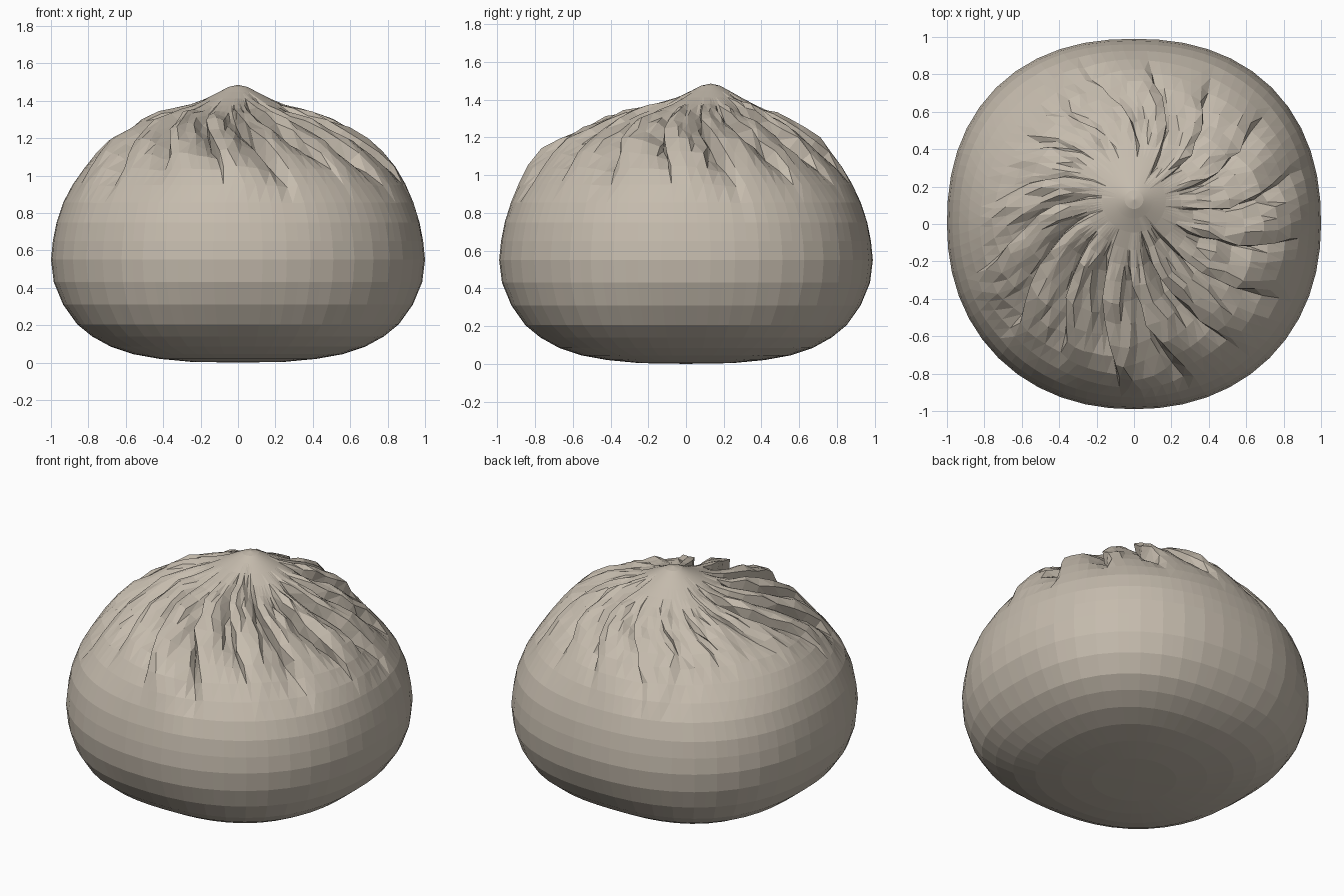
import bpy, bmesh, math, random

if "Cube" in bpy.data.objects:
    bpy.data.objects.remove(bpy.data.objects["Cube"])

random.seed(11)
PLEATS, STEP = 16, 6
SEG = PLEATS * STEP

# Body profile: radius, height (bottom centre to tip)
PROFILE = [(0.25, 0.004), (0.42, 0.02), (0.56, 0.045), (0.68, 0.085), (0.78, 0.14),
           (0.86, 0.205), (0.935, 0.31), (0.985, 0.43), (1.0, 0.55), (0.99, 0.65),
           (0.97, 0.75), (0.935, 0.855), (0.885, 0.95), (0.825, 1.035), (0.755, 1.11),
           (0.68, 1.17), (0.59, 1.225), (0.50, 1.27), (0.41, 1.31), (0.33, 1.342),
           (0.25, 1.375), (0.17, 1.412), (0.10, 1.448), (0.05, 1.474)]
FIRST = 10                                  # first pleated ring

# One pleat: overhanging lip, gentle fall, groove (normal offset, sideways shift)
SHAPE = [(0.35, -0.8), (0.45, -0.4), (0.25, -0.2), (0.0, -0.1), (-0.5, 0.0), (-0.9, 0.0)]


def smooth(a, b, x):
    t = max(0.0, min(1.0, (x - a) / (b - a)))
    return t * t * (3 - 2 * t)


# Every pleat has its own depth, inner start and outer end; the back left is nearly smooth
pleats = []
for k in range(PLEATS):
    a = 360 * k / PLEATS
    depth = random.uniform(0.05, 0.085)
    if 100 < a < 165:
        depth *= 0.2
    pleats.append((depth, random.uniform(0.10, 0.28), random.uniform(0.83, 1.0)))


def plan(a, z):
    """Rounded-square outline, squarer at the back and base, drawn in at the shoulders."""
    n = 2.27 if math.sin(a) > 0 else 2.15
    n += 0.25 * smooth(0.5, 0.1, z) - 0.42 * smooth(0.75, 1.2, z)
    return (abs(math.cos(a)) ** n + abs(math.sin(a)) ** n) ** (-1 / n)


def ring(i):
    r, z = PROFILE[i]
    r0, z0 = PROFILE[max(i - 1, 0)]
    r1, z1 = PROFILE[min(i + 1, len(PROFILE) - 1)]
    nl = math.hypot(r1 - r0, z1 - z0)
    nr, nz = (z1 - z0) / nl, (r0 - r1) / nl
    top = i >= FIRST
    up = smooth(1.0, 0.1, r) if top else 0.0
    shift_y = 0.13 * smooth(1.05, 1.47, z)
    pts = []
    for s in range(SEG):
        depth, start, end = pleats[s // STEP]
        off, side = SHAPE[s % STEP]
        amp = smooth(start, start + 0.25, r) * smooth(end, end - 0.25, r) if top else 0.0
        wob = random.uniform(-0.4, 0.4) * amp
        a = 2 * math.pi * (s + side * amp + wob) / SEG - 0.5 * up
        d = (depth * off + random.uniform(-0.013, 0.013)) * amp
        # the outline follows the body axes, so take it at the final angle
        rr = (r + d * nr) * (1 + (plan(a, z) - 1) * smooth(0.1, 0.7, r))
        pts.append([rr * math.cos(a), 0.99 * rr * math.sin(a) + shift_y, z + d * nz])
    if not top:                             # broad flat facets on the lower body
        for s in range(1, SEG, 2):
            p, q = pts[s - 1], pts[(s + 1) % SEG]
            pts[s] = [(p[j] + q[j]) / 2 for j in range(3)]
    return pts


bm = bmesh.new()
rings = [[bm.verts.new(p) for p in ring(i)] for i in range(len(PROFILE))]
for lo, hi in zip(rings, rings[1:]):
    for s in range(SEG):
        t = (s + 1) % SEG
        bm.faces.new((lo[s], lo[t], hi[t], hi[s]))

# Close the underside and the tip
base = bm.verts.new((0, 0, 0))
tip = bm.verts.new((0, 0.13, 1.485))
for s in range(SEG):
    t = (s + 1) % SEG
    bm.faces.new((rings[0][t], rings[0][s], base))
    bm.faces.new((rings[-1][s], rings[-1][t], tip))

bmesh.ops.recalc_face_normals(bm, faces=bm.faces)
bmesh.ops.triangulate(bm, faces=[f for f in bm.faces if f.calc_center_median().z > 0.85])
mesh = bpy.data.meshes.new("pleated_bun")
bm.to_mesh(mesh)
bm.free()
bun = bpy.data.objects.new("pleated_bun", mesh)
bpy.context.collection.objects.link(bun)

# Warm dough colour
dough = bpy.data.materials.new("dough")
dough.diffuse_color = (0.56, 0.50, 0.42, 1)
dough.use_nodes = True
dough.node_tree.nodes["Principled BSDF"].inputs["Base Color"].default_value = dough.diffuse_color
mesh.materials.append(dough)
